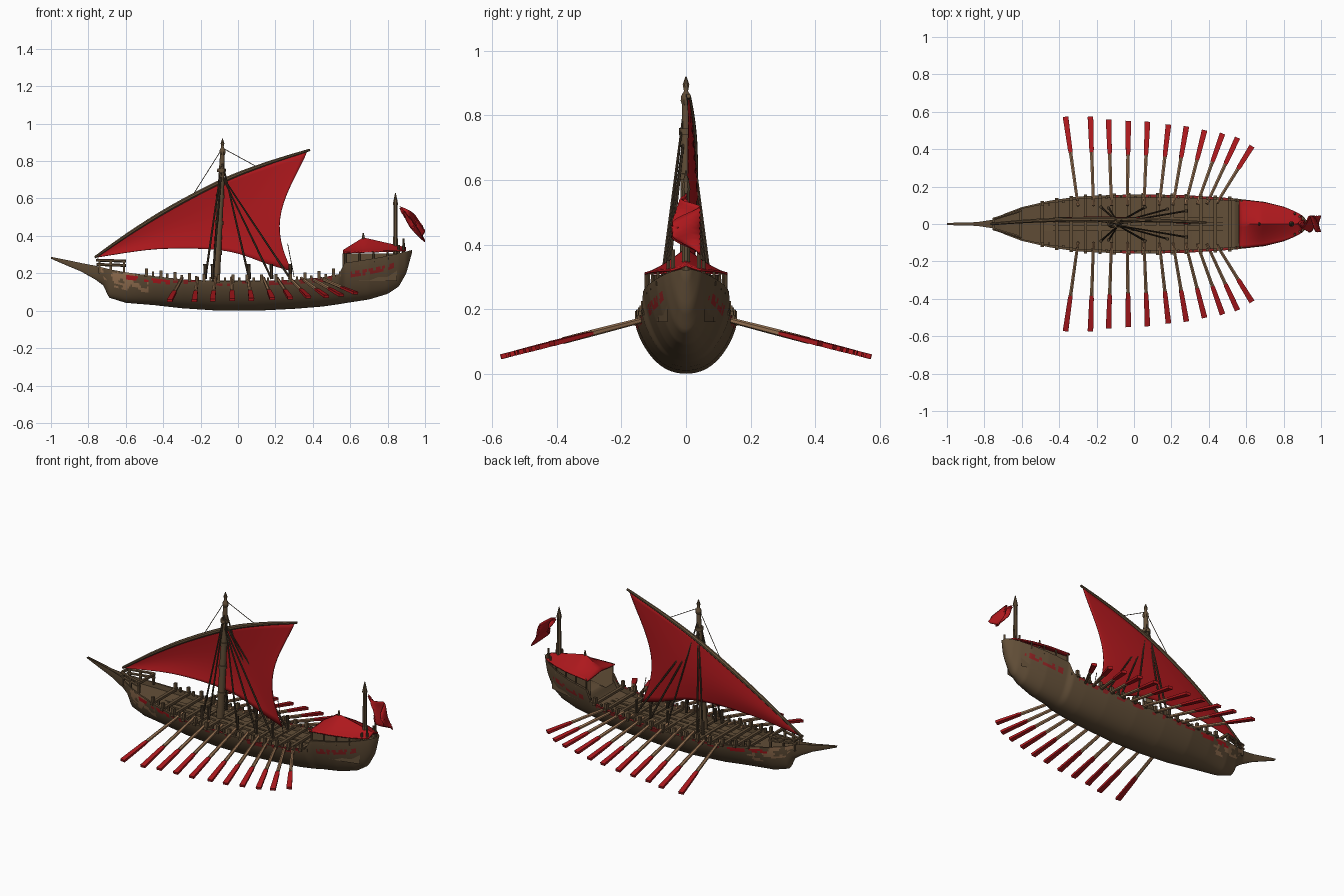
import bpy, bmesh, math
from mathutils import Vector, noise

if "Cube" in bpy.data.objects:
    bpy.data.objects.remove(bpy.data.objects["Cube"])

def material(name, rgb):
    m = bpy.data.materials.new(name)
    m.diffuse_color = (*rgb, 1)
    m.use_nodes = True
    m.node_tree.nodes["Principled BSDF"].inputs["Base Color"].default_value = m.diffuse_color
    return m

WOOD = material("brown wood", (0.122, 0.077, 0.039))
DARK = material("dark wood", (0.06, 0.039, 0.022))
TAN = material("tan wood", (0.31, 0.17, 0.085))
RED = material("red cloth", (0.42, 0.009, 0.012))
MAROON = material("faded red paint", (0.26, 0.016, 0.016))

def finish(name, bm, mats, angle=40):
    bmesh.ops.recalc_face_normals(bm, faces=bm.faces)
    me = bpy.data.meshes.new(name)
    bm.to_mesh(me)
    bm.free()
    for m in mats:
        me.materials.append(m)
    ob = bpy.data.objects.new(name, me)
    bpy.context.collection.objects.link(ob)
    bpy.ops.object.select_all(action='DESELECT')
    ob.select_set(True)
    bpy.context.view_layer.objects.active = ob
    bpy.ops.object.shade_smooth_by_angle(angle=math.radians(angle))
    return ob

def grid(bm, rows, rule=None):
    """Skin a list of equal-length point rows; rule(i, j) gives the material."""
    vs = [[bm.verts.new(p) for p in r] for r in rows]
    for i in range(len(vs) - 1):
        for j in range(len(vs[0]) - 1):
            f = bm.faces.new((vs[i][j], vs[i + 1][j], vs[i + 1][j + 1], vs[i][j + 1]))
            if rule:
                f.material_index = rule(i, j)

def cloth(name, rows, mat, thick=0.004):
    bm = bmesh.new()
    grid(bm, rows)
    s = finish(name, bm, [mat]).modifiers.new("thickness", 'SOLIDIFY')
    s.thickness, s.offset = thick, 0

def add_tube(bm, pts, radii, n=8, flat=1.0, mi=0):
    """Tapered tube along points; flat squashes it vertically."""
    pts = [Vector(p) for p in pts]
    vs = []
    for i, p in enumerate(pts):
        d = (pts[min(i + 1, len(pts) - 1)] - pts[max(i - 1, 0)]).normalized()
        up = Vector((0, 0, 1)) if abs(d.z) < 0.9 else Vector((1, 0, 0))
        a = d.cross(up).normalized()
        b = a.cross(d)
        ang = [2 * math.pi * (k + 0.5) / n for k in range(n)]
        vs.append([bm.verts.new(p + (a * math.cos(t) + b * math.sin(t) * flat) * radii[i]) for t in ang])
    for i in range(len(vs) - 1):
        for k in range(n):
            bm.faces.new((vs[i][k], vs[i][(k + 1) % n], vs[i + 1][(k + 1) % n], vs[i + 1][k])).material_index = mi
    bm.faces.new(vs[0][::-1]).material_index = mi
    bm.faces.new(vs[-1]).material_index = mi

def add_box(bm, c, s):
    for v in bmesh.ops.create_cube(bm, size=1)['verts']:
        v.co = Vector([v.co[k] * s[k] + c[k] for k in range(3)])

def spline(pts, t):
    """Catmull-Rom point at t in 0..1."""
    P = [Vector(p) for p in pts]
    n = len(P) - 1
    i = min(int(t * n), n - 1)
    u = t * n - i
    a, b, c, d = P[max(i - 1, 0)], P[i], P[i + 1], P[min(i + 2, n)]
    return 0.5 * (2 * b + (c - a) * u + (2 * a - 5 * b + 4 * c - d) * u ** 2 + (3 * b - a - 3 * c + d) * u ** 3)

# Hull stations: x, keel height, rim height, half width (bow spur included)
ST = [(-1, .278, .288, .006), (-.9, .235, .268, .008), (-.84, .21, .255, .01), (-.76, .165, .24, .022),
      (-.72, .135, .23, .042), (-.69, .07, .222, .056), (-.6, .042, .205, .09), (-.45, .03, .185, .125),
      (-.3, .013, .168, .147), (-.1, 0, .158, .156), (.1, 0, .158, .158), (.3, .01, .165, .153),
      (.45, .022, .178, .143), (.54, .035, .195, .137), (.57, .04, .255, .133), (.7, .06, .275, .118),
      (.8, .09, .293, .093), (.86, .13, .307, .068), (.9, .2, .316, .045), (.93, .31, .325, .012)]

def station(x):
    for a, b in zip(ST, ST[1:]):
        if x <= b[0]:
            u = (x - a[0]) / (b[0] - a[0])
            return [p + (q - p) * u for p, q in zip(a, b)][1:]
    return ST[-1][1:]

N, K = 240, 20
xs = [-1 + 1.93 * i / N for i in range(N + 1)]
rows = []
for x in xs:
    zb, zt, h = station(x)
    half = []
    for k in range(K + 1):
        a = k / K * math.pi / 2
        half.append((h * math.sin(a) * (1 - .09 * math.sin(2 * a)), zb + (zt - zb) * (1 - math.cos(a))))
    zd = zt - min(0.03, (zt - zb) * 0.3)
    half += [(h * 0.9, zt), (h * 0.9, zd), (0, zd)]
    rows.append([(x, -y, z) for y, z in half[:0:-1]] + [(x, y, z) for y, z in half])

def hull_paint(i, j):
    x = xs[i]
    r = j - (K + 3)
    side = 0 if r >= 0 else 5
    r = r if r >= 0 else -r - 1          # row counted up from the keel
    f = r / K
    n = noise.noise((x * 22, f * 9, side + .3))
    if r == K:                           # flat rim
        return 3 if -.1 < x < .55 and n > -.1 else 0
    if f > 1:
        return 0
    if .82 <= f < .93 and -.6 < x < -.37 and n > -.12:
        return 4
    if .72 <= f < .84 and .6 < x < .83 and noise.noise((x * 40, f * 16, side)) > -.1:
        return 3
    if .6 <= f and -.74 < x < -.48 and n > -.02:
        return 2
    if f >= .88 and -.35 < x < .5 and n > .1:
        return 3
    return 0

bm = bmesh.new()
grid(bm, rows, hull_paint)
bmesh.ops.remove_doubles(bm, verts=bm.verts, dist=0.0001)
bmesh.ops.holes_fill(bm, edges=[e for e in bm.edges if e.is_boundary])
finish("hull", bm, [WOOD, DARK, TAN, MAROON, RED])

# Thwarts, rail posts and central walkway
bm = bmesh.new()
for i in range(14):
    x = -.49 + i * .077
    zb, zt, h = station(x)
    add_box(bm, (x, 0, zt - .002), (.018, 2 * h + .016, .014))
    for s in (-1, 1):
        add_box(bm, (x, s * (h - .008), zt + .012), (.016, .016, .046))
        add_box(bm, (x + .035, s * (h - .012), zt + .006), (.012, .012, .026))
finish("thwarts_and_posts", bm, [WOOD])
bm = bmesh.new()
for s in (-1, 1):
    add_box(bm, (0, s * .022, .155), (1.0, .03, .012))
finish("walkway", bm, [WOOD])

# Bow platform on posts
bm = bmesh.new()
for s in (-1, 1):
    for z in (.27, .247):
        add_tube(bm, [(-.755, s * .026, z), (-.6, s * .072, z - .005)], [.008, .008], 6)
    for x, y in ((-.74, .03), (-.68, .048), (-.61, .069)):
        add_box(bm, (x, s * y, .235), (.012, .012, .07))
add_box(bm, (-.752, 0, .27), (.012, .05, .014))
add_box(bm, (-.605, 0, .264), (.014, .14, .014))
finish("bow_rail", bm, [WOOD])

# Oars with red blades
tips = [(-.366, .572), (-.233, .572), (-.136, .557), (-.03, .55), (.072, .545), (.184, .53),
        (.28, .52), (.377, .5), (.473, .482), (.553, .46), (.63, .415)]
roots = [-.305, -.218, -.122, -.035, .055, .14, .215, .285, .35, .405, .46]
bm = bmesh.new()
for (tx, ty), rx in zip(tips, roots):
    for s in (-1, 1):
        a = Vector((rx, s * .14, .165))
        b = Vector((tx, s * ty, .165 - .26 * (ty - .14)))
        p = lambda u: a.lerp(b, u)
        add_tube(bm, [p(-.1), p(.56)], [.0085, .0105], 6)
        add_tube(bm, [p(.55), p(.6), p(1)], [.013, .017, .021], 4, .5, 1)
finish("oars", bm, [TAN, RED], 30)

# Mast with finial and tackle blocks
bm = bmesh.new()
add_tube(bm, [(-.12, 0, .13), (-.105, 0, .4), (-.09, 0, .68), (-.083, 0, .85)], [.022, .019, .017, .012], 10)
add_tube(bm, [(-.083, 0, z) for z in (.83, .845, .86, .875, .895, .92)], [.012, .018, .016, .007, .011, .002], 8)
for z in (.3, .46, .6, .74):
    add_tube(bm, [(-.122 + .045 * z, 0, z), (-.121 + .045 * z, 0, z + .02)], [.023, .023], 10)
finish("mast", bm, [WOOD])

# Slanted yard and triangular sail
yard = [(-.765, 0, .285), (-.57, .015, .42), (-.35, .024, .555), (-.08, .024, .695), (.15, .018, .785), (.385, .008, .86)]
foot = [(-.755, 0, .285), (-.42, .015, .33), (-.07, .018, .32), (.17, .012, .245), (.288, .005, .21)]
bm = bmesh.new()
add_tube(bm, [spline(yard, i / 30) for i in range(31)], [.007 + .006 * math.sin(math.pi * i / 30) for i in range(31)], 8)
finish("yard", bm, [WOOD])
rows = []
for i in range(31):
    s = i / 30
    a, b = spline(yard, s), spline(foot, s)
    a.x -= .012 * s
    row = []
    for j in range(17):
        v = j / 16
        q = a.lerp(b, v)
        q.x -= .1 * s ** 3 * math.sin(math.pi * v ** 1.2)
        q.y += .016 * math.sin(math.pi * s) * math.sin(math.pi * v)
        row.append(q)
    rows.append(row)
cloth("sail", rows, RED)

# Rigging: thick shrouds and thin stays
bm = bmesh.new()
for s in (-1, 1):
    for x, y in ((-.175, .09), (-.135, .085), (.06, .09), (.18, .08), (.28, .07)):
        add_tube(bm, [(-.085, s * .008, .8 if x < .1 else .72), (x, s * y, .17)], [.004, .006], 6)
        add_tube(bm, [(x - .002, s * y, .25), (x, s * y, .17)], [.009, .009], 6)
for a, b in (((-.083, 0, .87), (-.24, .02, .62)), ((-.083, 0, .87), (.1, .02, .77)), ((.265, 0, .36), (.3, 0, .18))):
    add_tube(bm, [a, b], [.002, .002], 5)
finish("rigging", bm, [DARK])

# Stern cabin under the canopy
bm = bmesh.new()
rows = []
for x in (.56, .65, .75, .85):
    h = station(max(x, .58))[2] * .8
    rows.append([(x, -h, .16), (x, -h, .305), (x, h, .305), (x, h, .16)])
grid(bm, rows)
bmesh.ops.holes_fill(bm, edges=[e for e in bm.edges if e.is_boundary])
finish("cabin", bm, [WOOD], 30)
bm = bmesh.new()
for x in (.575, .65, .725, .8):
    zb, zt, h = station(x)
    for s in (-1, 1):
        add_tube(bm, [(x, s * h * .95, zt - .02), (x, s * h * .93, .315)], [.005, .005], 6)
add_tube(bm, [(.67, 0, .37), (.67, 0, .39), (.67, 0, .415)], [.006, .008, .003], 6)
finish("canopy_poles", bm, [WOOD])

# Tent canopy
rows = []
for i in range(17):
    x = .562 + .335 * i / 16
    h = station(max(x, .58))[2] * .96 + .002
    peak = .012 + .063 * (x - .562) / .108 if x < .67 else .075 - .06 * (x - .67) / .227
    rows.append([(x, h * v / 8, .309 + .012 * i / 16 + peak * (1 - abs(v) / 8) ** 1.3) for v in range(-8, 9)])
cloth("canopy", rows, RED, .007)

# Stern post, side posts and flag staff
bm = bmesh.new()
add_tube(bm, [(.842, 0, z) for z in (.28, .45, .56, .57, .59, .63)], [.015, .012, .011, .015, .011, .002], 8)
for s in (-1, 1):
    add_tube(bm, [(.885, s * .04, .3), (.885, s * .04, .385)], [.008, .006], 6)
    add_tube(bm, [(.86, s * .055, .3), (.86, s * .055, .35)], [.007, .006], 6)
finish("stern_post", bm, [WOOD])

# Crumpled flag streaming from a narrow neck
rows = []
for i in range(25):
    u = i / 24
    c = spline([(.868, 0, .55), (.9, 0, .515), (.945, 0, .465), (.992, 0, .41)], u)
    tall = .008 + .034 * min(1, u * 1.6)
    wide = .043 * min(1, max(0, u - .15) * 2.4)
    rows.append([(c.x + .006 * math.sin(5 * v + 6 * u), wide * math.sin(10 * u + 2 * v), c.z + tall * v)
                 for v in [k / 5 for k in range(-5, 6)]])
cloth("flag", rows, RED, .006)
